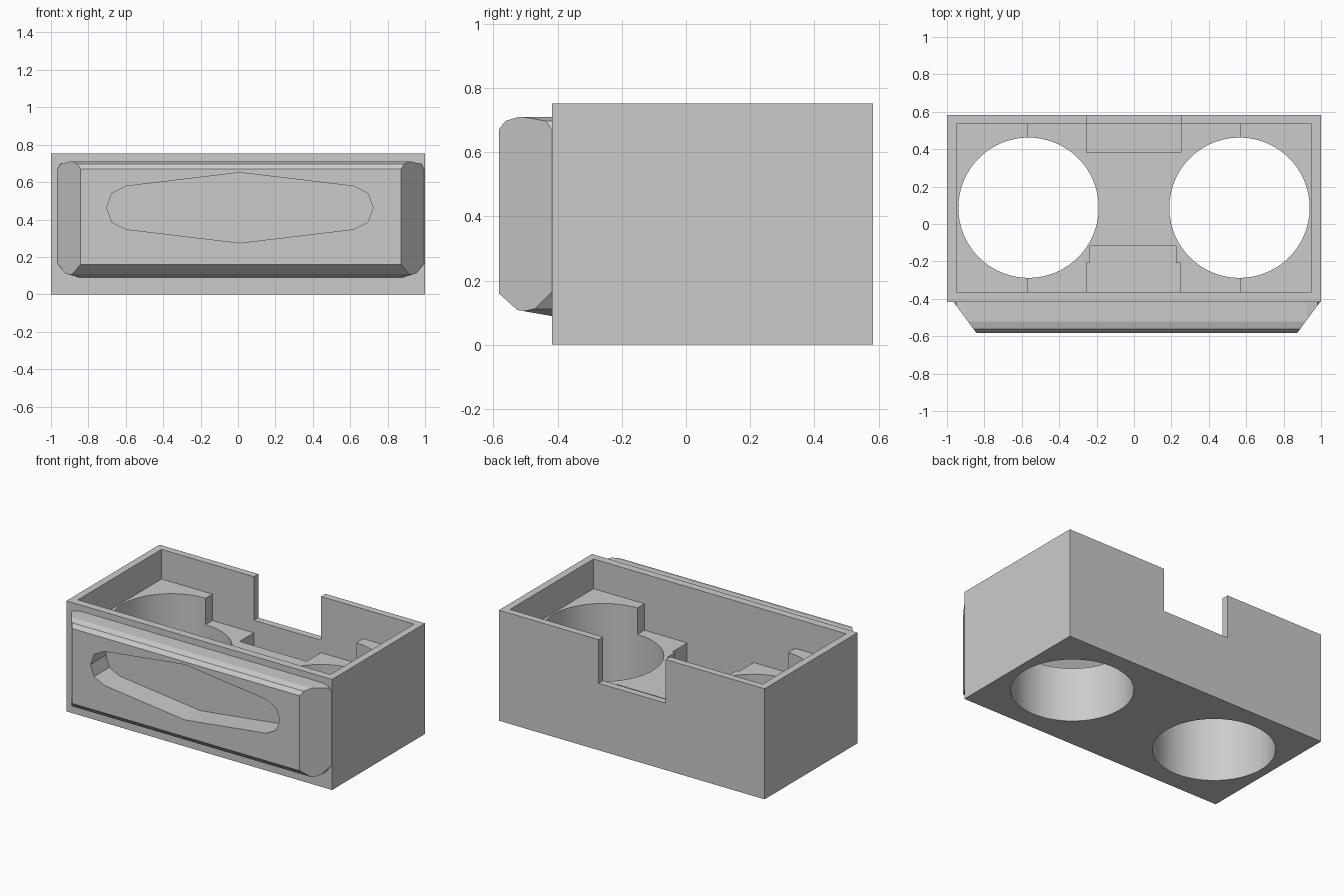
import bpy
import bmesh
import math
from mathutils import Vector

cube = bpy.data.objects.get("Cube")
if cube:
    bpy.data.objects.remove(cube, do_unlink=True)

grey = bpy.data.materials.new("light_grey")
grey.use_nodes = True
colour = (0.6, 0.6, 0.6, 1)
grey.diffuse_color = colour
grey.node_tree.nodes["Principled BSDF"].inputs["Base Color"].default_value = colour


def prism(name, outline, axis, low, high):
    """Extrude a 2D outline along x, y or z; the outline uses the other two axes in order."""
    bm = bmesh.new()

    def place(p):
        co = list(p)
        co.insert(axis, low)
        return bm.verts.new(co)

    face = bm.faces.new([place(p) for p in outline])
    push = Vector((0, 0, 0))
    push[axis] = high - low
    ext = bmesh.ops.extrude_face_region(bm, geom=[face], use_keep_orig=True)
    moved = [g for g in ext["geom"] if isinstance(g, bmesh.types.BMVert)]
    bmesh.ops.translate(bm, vec=push, verts=moved)
    bmesh.ops.recalc_face_normals(bm, faces=bm.faces)
    mesh = bpy.data.meshes.new(name)
    bm.to_mesh(mesh)
    bm.free()
    mesh.materials.append(grey)
    ob = bpy.data.objects.new(name, mesh)
    bpy.context.collection.objects.link(ob)
    return ob


def rect(x0, x1, y0, y1):
    return [(x0, y0), (x1, y0), (x1, y1), (x0, y1)]


def carve(ob, tool, operation="DIFFERENCE"):
    mod = ob.modifiers.new("cut", "BOOLEAN")
    mod.operation = operation
    mod.solver = "EXACT"
    mod.object = tool
    tool.hide_render = True
    bpy.context.view_layer.objects.active = ob
    bpy.ops.object.modifier_apply(modifier=mod.name)
    bpy.data.objects.remove(tool, do_unlink=True)


FRONT, BACK, TOP = -0.417, 0.583, 0.752
IN_FRONT, IN_BACK = -0.363, 0.535
SHELF, FLOOR, POCKET = 0.55, 0.37, 0.2

# Tray body with raised end shelves and a lower middle floor
body = prism("tray_body", rect(-1, 1, FRONT, BACK), 2, 0, TOP)
stepped = [(-0.95, 1), (-0.95, SHELF), (-0.567, SHELF), (-0.567, FLOOR),
           (0.567, FLOOR), (0.567, SHELF), (0.95, SHELF), (0.95, 1)]
carve(body, prism("cavity", stepped, 1, IN_FRONT, IN_BACK))

# Two round through holes
for side in (-1, 1):
    ring = [(side * 0.564 + 0.375 * math.cos(math.tau * i / 96),
             0.087 + 0.375 * math.sin(math.tau * i / 96)) for i in range(96)]
    carve(body, prism("hole", ring, 2, -0.1, 0.9))

# Pockets in the middle floor, front one stepped to clear the holes
front_pocket = [(-0.255, IN_FRONT), (0.245, IN_FRONT), (0.245, -0.205), (0.225, -0.205),
                (0.225, -0.115), (-0.235, -0.115), (-0.235, -0.205), (-0.255, -0.205)]
carve(body, prism("front_pocket", front_pocket, 2, POCKET, 0.6))
carve(body, prism("back_pocket", rect(-0.255, 0.25, 0.382, IN_BACK), 2, POCKET, 0.6))

# Cable notch through the back wall
carve(body, prism("back_notch", rect(-0.255, 0.25, 0.5, 0.7), 2, 0.455, 1))

# Front panel: side profile, plan and front outline intersected
MID = 0.015
profile = [(-0.41, 0.088), (-0.525, 0.108), (-0.583, 0.16), (-0.583, 0.67),
           (-0.562, 0.697), (-0.52, 0.71), (-0.41, 0.71)]
panel = prism("front_panel", profile, 0, -1.2, 1.2)
plan = [(MID - 0.98, -0.3), (MID - 0.98, FRONT), (MID - 0.857, -0.6 + 0.017),
        (MID + 0.857, -0.6 + 0.017), (MID + 0.98, FRONT), (MID + 0.98, -0.3)]
carve(panel, prism("plan", plan, 2, -0.2, 1), "INTERSECT")
half = [(0.857, 0.088), (0.94, 0.112), (0.98, 0.165), (0.98, 0.67), (0.965, 0.697), (0.91, 0.71)]
outline = [(MID + x, z) for x, z in half] + [(MID - x, z) for x, z in reversed(half)]
carve(panel, prism("outline", outline, 1, -0.8, -0.2), "INTERSECT")

# Faceted grip recess in the panel
quarter = [(0, 0.188), (0.61, 0.115), (0.685, 0.076), (0.712, 0)]
right = quarter + [(x, -z) for x, z in reversed(quarter[:-1])]
loop = right + [(-x, z) for x, z in reversed(right[1:-1])]
carve(panel, prism("grip", [(0.01 + x, 0.463 + z) for x, z in loop], 1, -0.8, -0.418))

# Smooth round walls, keep sharp edges
for ob in (body, panel):
    bpy.ops.object.select_all(action="DESELECT")
    ob.select_set(True)
    bpy.context.view_layer.objects.active = ob
    bpy.ops.object.shade_smooth_by_angle(angle=math.radians(10))
